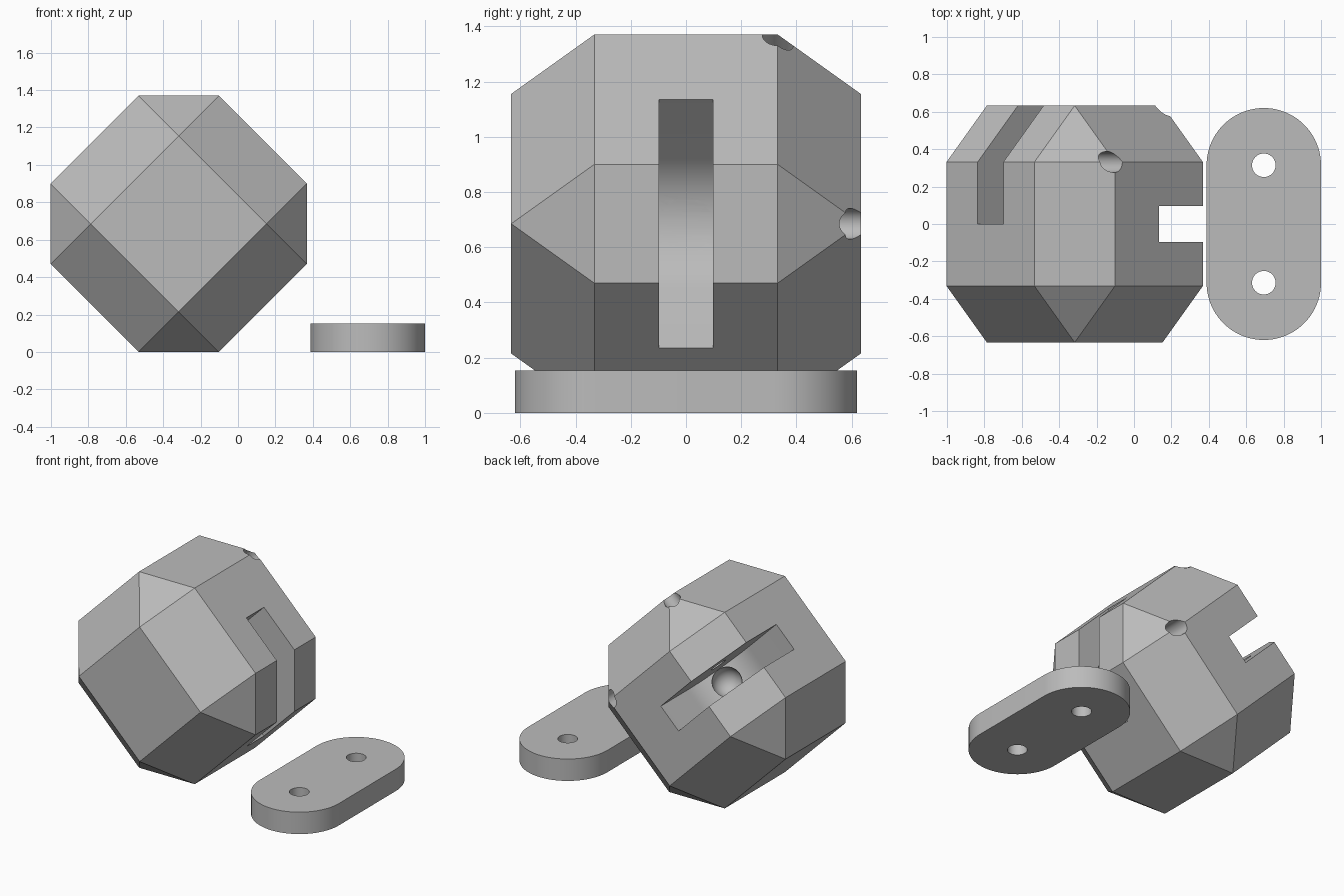
import bpy, bmesh, math
from mathutils import Vector, Matrix

if "Cube" in bpy.data.objects:
    bpy.data.objects.remove(bpy.data.objects["Cube"])

grey = bpy.data.materials.new("grey")
grey.diffuse_color = (0.5, 0.5, 0.5, 1)
grey.use_nodes = True
grey.node_tree.nodes["Principled BSDF"].inputs["Base Color"].default_value = grey.diffuse_color
S = math.sqrt(0.5)
CENTRE = Vector((-0.317, 0, 0.685))


def make(name, bm, matrix=None):
    """Turn a bmesh into a linked object."""
    if matrix:
        bm.transform(matrix)
    bmesh.ops.recalc_face_normals(bm, faces=bm.faces)
    me = bpy.data.meshes.new(name)
    bm.to_mesh(me)
    bm.free()
    ob = bpy.data.objects.new(name, me)
    bpy.context.collection.objects.link(ob)
    me.materials.append(grey)
    return ob


def prism(points, z0, z1):
    """Extrude a flat outline from z0 to z1."""
    bm = bmesh.new()
    face = bm.faces.new([bm.verts.new((x, y, z0)) for x, y in points])
    ext = bmesh.ops.extrude_face_region(bm, geom=[face])["geom"]
    bmesh.ops.translate(bm, vec=(0, 0, z1 - z0),
                        verts=[v for v in ext if isinstance(v, bmesh.types.BMVert)])
    return bm


def arc(cx, cy, r, a0, a1, n):
    return [(cx + r * math.cos(math.radians(a0 + (a1 - a0) * i / n)),
             cy + r * math.sin(math.radians(a0 + (a1 - a0) * i / n))) for i in range(n + 1)]


def circle(cx, cy, r, n=40):
    return arc(cx, cy, r, 0, 360, n)[:-1]


def cut(ob, cutters):
    """Subtract cutters, bake the result, remove the cutters."""
    for c in cutters:
        mod = ob.modifiers.new("cut", "BOOLEAN")
        mod.operation, mod.solver, mod.object = "DIFFERENCE", "EXACT", c
        c.hide_render = True
    bpy.context.view_layer.update()
    dg = bpy.context.evaluated_depsgraph_get()
    me = bpy.data.meshes.new_from_object(ob.evaluated_get(dg))
    ob.modifiers.clear()
    ob.data = me
    me.materials.clear()
    me.materials.append(grey)
    for c in cutters:
        bpy.data.objects.remove(c)
    bpy.ops.object.select_all(action="DESELECT")
    ob.select_set(True)
    bpy.context.view_layer.objects.active = ob
    bpy.ops.object.shade_smooth_by_angle(angle=math.radians(30))


# Faceted body: a cube on its edge with bevelled edges and corners
bm = bmesh.new()
for s in (-1, 1):
    for t in (-1, 1):
        bm.verts.new((0.47 * t, 0.633 * s, 0))
        bm.verts.new((0, 0.633 * s, 0.47 * t))
        for q in (-1, 1):
            bm.verts.new((0.215 * t, 0.332 * s, 0.685 * q))
            bm.verts.new((0.685 * t, 0.332 * s, 0.215 * q))
bmesh.ops.convex_hull(bm, input=bm.verts)
bmesh.ops.dissolve_limit(bm, angle_limit=0.02, verts=bm.verts, edges=bm.edges)
body = make("faceted_body", bm, Matrix.Translation(CENTRE))

# Round-cornered slots, each with a pin hole and a ball socket
R = 0.332
slot_outline = arc(R, R, R, 270, 180, 24) + [(0, 1), (1, 1), (1, 0)]
frames = [((S, 0, S), (S, 0, -S), (0, 1, 0)),
          ((0, 1, 0), (-S, 0, S), (S, 0, S))]
cutters = []
for u, v, w in frames:
    m = Matrix.Translation(CENTRE) @ Matrix((u, v, w)).transposed().to_4x4()
    cutters.append(make("slot_cutter", prism(slot_outline, -0.097, 0.097), m))
    cutters.append(make("pin_cutter", prism(circle(R, R, 0.056), -0.2, 1), m))
    ball = bmesh.new()
    bmesh.ops.create_uvsphere(ball, u_segments=40, v_segments=20, radius=0.096)
    d = R - R * S
    bmesh.ops.translate(ball, vec=(d, d, 0), verts=ball.verts)
    cutters.append(make("socket_cutter", ball, m))
cut(body, cutters)

# Rounded connector plate with two pin holes
PX, PR, PY = 0.694, 0.306, 0.314
plate = make("connector_plate",
             prism(arc(PX, PY, PR, 0, 180, 40) + arc(PX, -PY, PR, 180, 360, 40), 0, 0.153))
cut(plate, [make("hole_cutter", prism(circle(PX, s * PY, 0.063), -0.1, 0.3)) for s in (-1, 1)])
